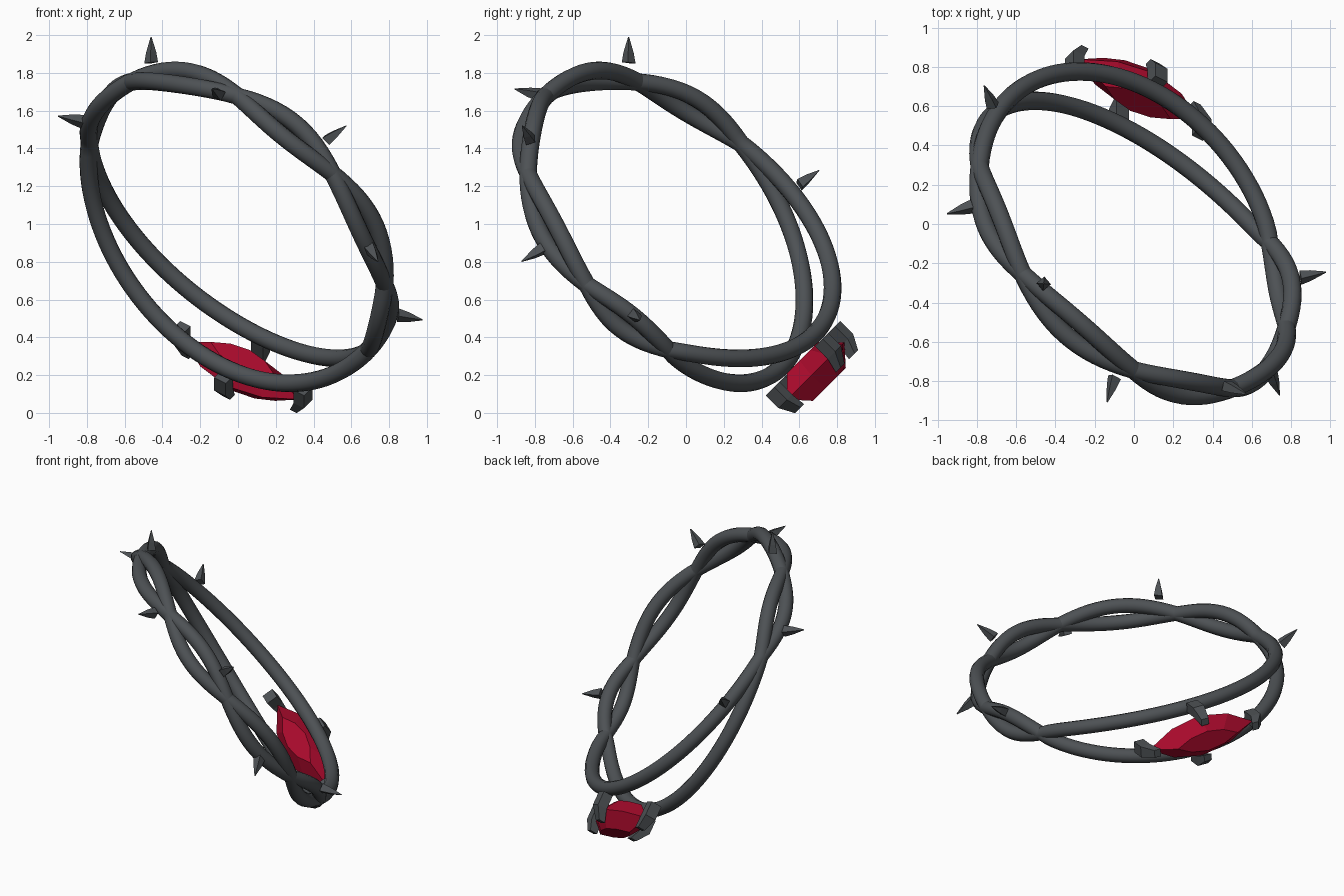
import bpy, bmesh, math
from mathutils import Vector

cube = bpy.data.objects.get("Cube")
if cube:
    bpy.data.objects.remove(cube, do_unlink=True)

# Ring frame: G points to the gem, T runs along the band there, N is the ring axis
CENTER = Vector((-0.003, -0.064, 0.998))
G = Vector((0, 1, -1)).normalized()
T = Vector((2, -1, -1)).normalized()
N = Vector((1, 1, 1)).normalized()
RADIUS, TUBE = 0.96, 0.047


def local(g, t, n):
    return CENTER + G * g + T * t + N * n


def material(name, rgb, rough):
    m = bpy.data.materials.new(name)
    m.use_nodes = True
    m.diffuse_color = (*rgb, 1)
    bsdf = m.node_tree.nodes["Principled BSDF"]
    bsdf.inputs["Base Color"].default_value = (*rgb, 1)
    bsdf.inputs["Roughness"].default_value = rough
    return m


METAL = material("dark_metal", (0.075, 0.083, 0.09), 0.5)
RED = material("red_crystal", (0.4, 0.003, 0.025), 0.4)


def loft(name, rings, mat, closed=False, smooth=False):
    """Skin a list of equal cross-sections; cap the ends unless closed."""
    bm = bmesh.new()
    rows = [[bm.verts.new(p) for p in ring] for ring in rings]
    count = len(rows[0])
    pairs = list(zip(rows, rows[1:]))
    if closed:
        pairs.append((rows[-1], rows[0]))
    else:
        bm.faces.new(rows[0][::-1])
        bm.faces.new(rows[-1])
    for a, b in pairs:
        for i in range(count):
            j = (i + 1) % count
            bm.faces.new((a[i], a[j], b[j], b[i]))
    bmesh.ops.recalc_face_normals(bm, faces=bm.faces)
    for f in bm.faces:
        f.smooth = smooth
    mesh = bpy.data.meshes.new(name)
    bm.to_mesh(mesh)
    bm.free()
    mesh.materials.append(mat)
    obj = bpy.data.objects.new(name, mesh)
    bpy.context.collection.objects.link(obj)
    return obj


# Twisted band: one vine that goes round twice, crossing itself at these angles
CROSSINGS = [-93, 62, 96, 140, 180, 226, 267]


def weave(deg):
    """Sideways offset and radius of the vine at an angle."""
    for k, (a, b) in enumerate(zip(CROSSINGS, CROSSINGS[1:])):
        if deg <= b:
            u = (deg - a) / (b - a)
            if k == 0:      # wide opening that holds the gem
                bulge = max(0, math.sin(math.pi * u ** 1.3)) ** 0.75
                return 0.15 * bulge, RADIUS - 0.025 * math.sin(math.pi * u)
            return 0.058 * (-1) ** k * math.sin(math.pi * u), RADIUS


sections = []
for turn in (1, -1):
    for deg in range(-93, 267, 3):
        a = math.radians(deg)
        h, radius = weave(deg)
        ring = []
        for k in range(12):
            p = math.tau * k / 12
            r = radius + TUBE * math.cos(p)
            ring.append(local(r * math.cos(a), r * math.sin(a),
                              turn * h + TUBE * math.sin(p)))
        sections.append(ring)
loft("twisted_band", sections, METAL, closed=True, smooth=True)

# Thorns, leaning alternately to each side of the ring
for i in range(7):
    a = math.radians(78 + 35 * i)
    side = 1 if i % 2 == 0 else -1
    radial = G * math.cos(a) + T * math.sin(a)
    along = T * math.cos(a) - G * math.sin(a)
    out = radial * 0.816 + N * 0.577 * side
    across = out.cross(along)
    tip = CENTER + radial * 1.105 + N * (0.01 + 0.16 * side)
    rings = []
    for back, size in ((0.135, 0.026), (0.08, 0.019), (0, 0.002)):
        c = tip - out * back + along * 0.015 * (back / 0.135)
        rings.append([c + along * size * x + across * size * y
                      for x, y in ((1, 1), (-1, 1), (-1, -1), (1, -1))])
    loft(f"thorn_{i + 1}", rings, METAL)

# Marquise gem: back facet, girdle and narrow front table
OUTLINE = [(0.37, 0), (0.2, 0.1), (0, 0.14), (-0.2, 0.1),
           (-0.37, 0), (-0.2, -0.1), (0, -0.14), (0.2, -0.1)]
loft("gem", [[local(g, 0.03 + t * st, n * sn) for t, n in OUTLINE]
             for g, st, sn in ((0.98, 0.55, 0.5), (1.08, 1, 1), (1.18, 0.58, 0.48))], RED)

# Four claws round the gem, curling inward over its edge
for name, t, n in (("left_end", 1, 0), ("right_end", -1, 0),
                   ("upper_side", 0, 1), ("lower_side", 0, -1)):
    reach = 0.385 if t else 0.16
    rings = []
    for g, shift, wide, thick in ((0.985, 0.01, 0.038, 0.034), (1.08, 0.01, 0.038, 0.034),
                                  (1.16, -0.035, 0.026, 0.022)):
        d = reach + shift
        rings.append([local(g, 0.03 + t * (d + thick * x) - n * wide * y,
                            n * (d + thick * x) + t * wide * y)
                      for x, y in ((1, 1), (-1, 1), (-1, -1), (1, -1))])
    loft(f"claw_{name}", rings, METAL)
